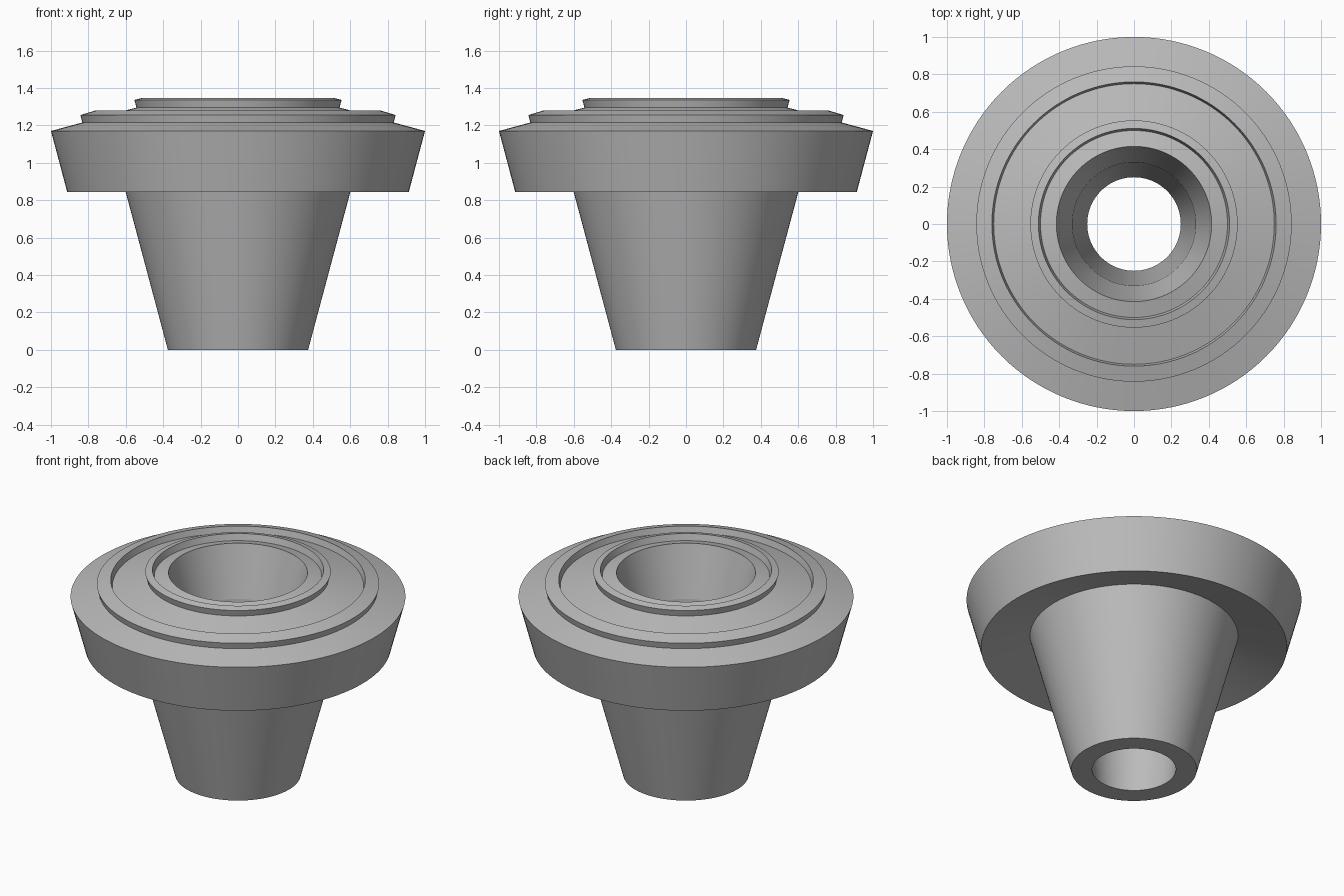
import bpy
import math

cube = bpy.data.objects.get("Cube")
if cube:
    bpy.data.objects.remove(cube, do_unlink=True)

SEGMENTS = 128

grey = bpy.data.materials.new("plain_grey")
grey.use_nodes = True
colour = (0.5, 0.5, 0.5, 1)
grey.diffuse_color = colour
grey.node_tree.nodes["Principled BSDF"].inputs["Base Color"].default_value = colour


def lathe(name, profile):
    """Spin a closed (radius, height) profile around z."""
    n = len(profile)
    verts = []
    for i in range(SEGMENTS):
        a = math.tau * i / SEGMENTS
        verts += [(r * math.cos(a), r * math.sin(a), z) for r, z in profile]
    faces = []
    for i in range(SEGMENTS):
        here, there = i * n, (i + 1) % SEGMENTS * n
        for j in range(n):
            k = (j + 1) % n
            faces.append((here + j, there + j, there + k, here + k))
    mesh = bpy.data.meshes.new(name)
    mesh.from_pydata(verts, [], faces)
    mesh.materials.append(grey)
    obj = bpy.data.objects.new(name, mesh)
    bpy.context.collection.objects.link(obj)
    bpy.ops.object.select_all(action="DESELECT")
    obj.select_set(True)
    bpy.context.view_layer.objects.active = obj
    bpy.ops.object.shade_smooth_by_angle(angle=math.radians(8))
    return obj


# Tapered stem, then the wide flange with its undercut
stem = [(0.25, 0), (0.375, 0), (0.621, 0.92)]
flange = [(0.913, 0.843), (1.0, 1.17), (0.833, 1.215)]
# Raised outer lip, sloping groove floor and raised inner lip
outer_lip = [(0.843, 1.255), (0.76, 1.28), (0.75, 1.24)]
inner_lip = [(0.543, 1.295), (0.554, 1.336), (0.511, 1.347), (0.50, 1.305)]
# Mouth of the bore, narrowing downwards
bore = [(0.415, 1.328), (0.33, 1.0)]

lathe("flanged_bushing", stem + flange + outer_lip + inner_lip + bore)
